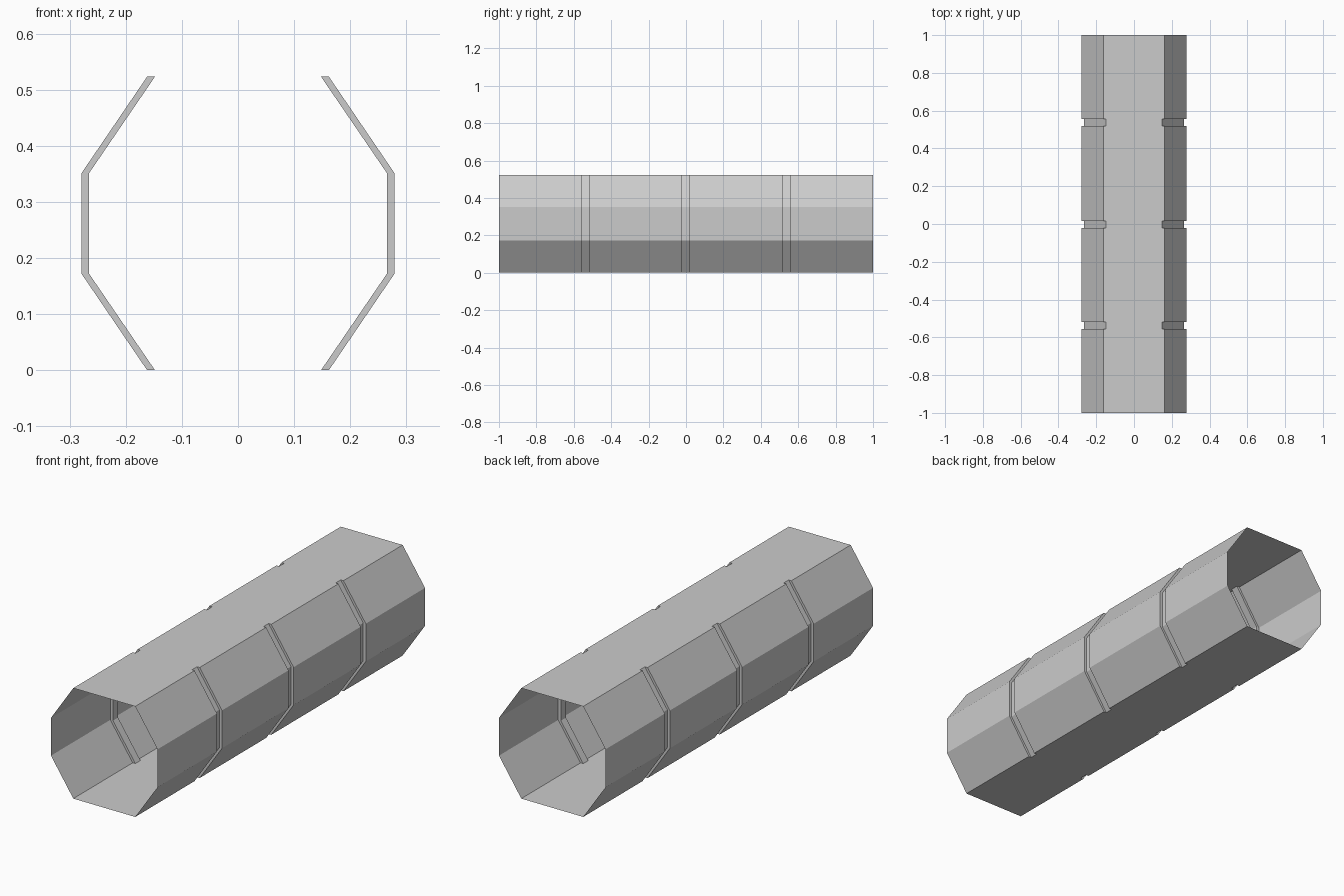
import bpy, bmesh

if "Cube" in bpy.data.objects:
    bpy.data.objects.remove(bpy.data.objects["Cube"])

# Octagonal cross-sections: full size and the narrower one inside the grooves
def octagon(top, mid):
    right = [(top, 0), (mid, 0.172), (mid, 0.351), (top, 0.523)]
    return right + [(-x, z) for x, z in reversed(right)]

WIDE = octagon(0.162, 0.279)
NARROW = octagon(0.148, 0.2655)

# Stations along the length, stepping in and out at each groove
stations = [(-1.0, WIDE)]
for centre in (-0.537, -0.002, 0.538):
    a, b = centre - 0.019, centre + 0.019
    stations += [(a, WIDE), (a, NARROW), (b, NARROW), (b, WIDE)]
stations.append((1.0, WIDE))

# Open-ended thin shell with three grooves on each side
bm = bmesh.new()
rings = [[bm.verts.new((x, y, z)) for x, z in prof] for y, prof in stations]
for k in range(len(rings) - 1):
    r0, r1 = rings[k], rings[k + 1]
    is_step = stations[k][0] == stations[k + 1][0]
    for i in range(8):
        if is_step and i in (3, 7):   # flat top and bottom have no step wall
            continue
        j = (i + 1) % 8
        bm.faces.new((r0[i], r0[j], r1[j], r1[i]))
bm.normal_update()
mesh = bpy.data.meshes.new("grooved_tube")
bm.to_mesh(mesh)
bm.free()
bpy.context.collection.objects.link(bpy.data.objects.new("grooved_tube", mesh))
